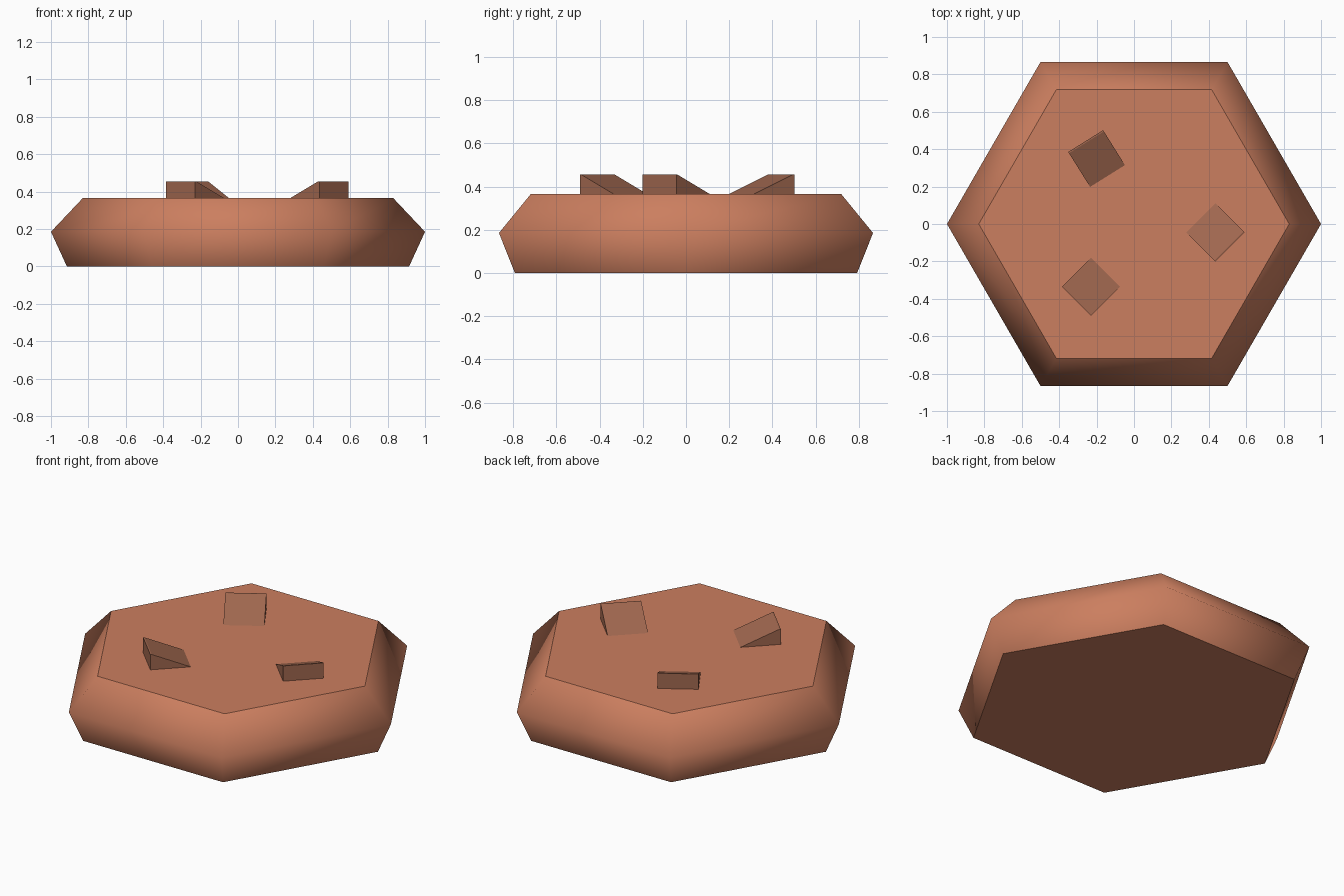
import bpy, bmesh, math
from mathutils import Matrix, Vector

if "Cube" in bpy.data.objects:
    bpy.data.objects.remove(bpy.data.objects["Cube"])


def material(name, rgb):
    m = bpy.data.materials.new(name)
    m.diffuse_color = (*rgb, 1)
    m.use_nodes = True
    m.node_tree.nodes["Principled BSDF"].inputs["Base Color"].default_value = m.diffuse_color
    return m


clay = material("clay", (0.60, 0.21, 0.115))
dark_clay = material("dark clay", (0.36, 0.14, 0.08))


def add_object(name, bm, mat):
    bmesh.ops.recalc_face_normals(bm, faces=bm.faces)
    mesh = bpy.data.meshes.new(name)
    bm.to_mesh(mesh)
    bm.free()
    mesh.materials.append(mat)
    ob = bpy.data.objects.new(name, mesh)
    bpy.context.collection.objects.link(ob)
    return ob


# Hexagonal body: three rings, smooth sides, flat caps
TOP = 0.365
bm = bmesh.new()
rings = [[bm.verts.new((r * math.cos(i * math.pi / 3), r * math.sin(i * math.pi / 3), z))
          for i in range(6)] for r, z in ((0.915, 0), (1.0, 0.185), (0.83, TOP))]
for low, high in zip(rings, rings[1:]):
    for i in range(6):
        j = (i + 1) % 6
        bm.faces.new((low[i], low[j], high[j], high[i])).smooth = True
for cap in (rings[0], rings[-1]):
    bm.faces.new(cap)
    for i in range(6):
        bm.edges.get((cap[i], cap[(i + 1) % 6])).smooth = False
add_object("hexagonal_body", bm, clay)

# Wedge studs: tall side faces the given heading, sloping to nothing opposite
HALF, HEIGHT = 0.11, 0.09
profile = [(-HALF, 0), (HALF, 0), (HALF, HEIGHT), (HALF - 0.008, HEIGHT)]
for name, x, y, heading in (("wedge_right", 0.435, -0.045, -45),
                            ("wedge_front_left", -0.23, -0.335, -135),
                            ("wedge_back_left", -0.2, 0.35, 122)):
    bm = bmesh.new()
    sides = [[bm.verts.new((u, v, z)) for u, z in profile] for v in (-HALF, HALF)]
    for s in sides:
        bm.faces.new(s)
    for i in range(4):
        j = (i + 1) % 4
        bm.faces.new((sides[0][i], sides[0][j], sides[1][j], sides[1][i]))
    ob = add_object(name, bm, dark_clay)
    ob.matrix_world = Matrix.Translation(Vector((x, y, TOP))) @ Matrix.Rotation(math.radians(heading), 4, 'Z')
